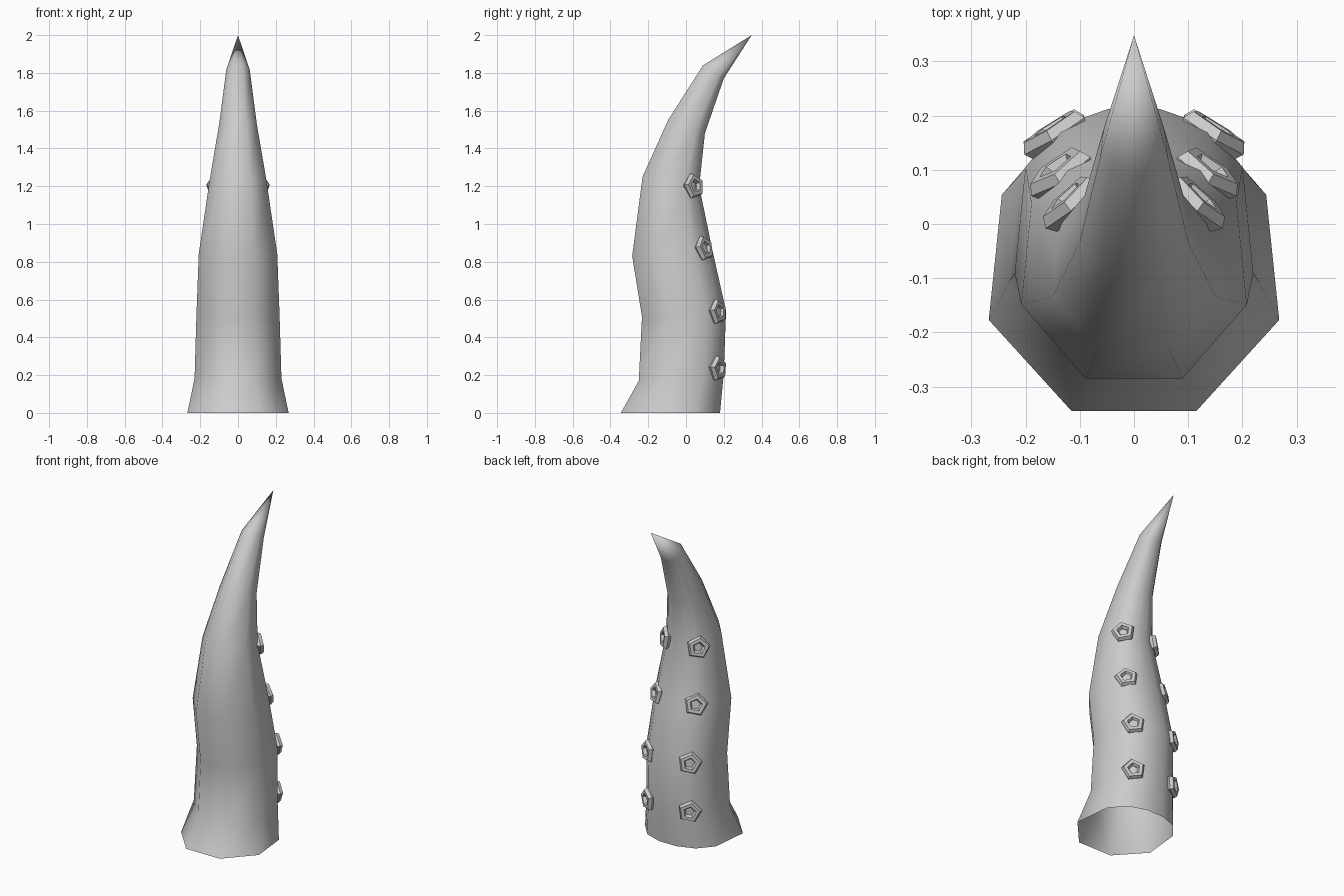
import bpy, bmesh, math
from mathutils import Vector, Matrix

if "Cube" in bpy.data.objects:
    bpy.data.objects.remove(bpy.data.objects["Cube"])

def finish(bm, name, angle):
    bmesh.ops.recalc_face_normals(bm, faces=bm.faces)
    mesh = bpy.data.meshes.new(name)
    bm.to_mesh(mesh)
    bm.free()
    ob = bpy.data.objects.new(name, mesh)
    bpy.context.collection.objects.link(ob)
    bpy.ops.object.select_all(action='DESELECT')
    ob.select_set(True)
    bpy.context.view_layer.objects.active = ob
    bpy.ops.object.shade_smooth_by_angle(angle=math.radians(angle))
    return ob

# Half cross-section: (fraction of half width, fraction from front to back)
half = [(0.43, 0.0), (1.0, 0.32), (0.91, 0.76), (0.62, 0.93), (0.22, 1.0)]
section = half + [(-x, t) for x, t in reversed(half)]

# Rings up the tentacle: front y, front z, back y, back z, half width
rings = [
    (-0.345, 0.0, 0.18, 0.0, 0.268),
    (-0.25, 0.17, 0.20, 0.21, 0.23),
    (-0.233, 0.51, 0.212, 0.54, 0.22),
    (-0.285, 0.83, 0.14, 0.86, 0.208),
    (-0.23, 1.25, 0.07, 1.20, 0.15),
    (-0.095, 1.55, 0.10, 1.48, 0.10),
    (0.09, 1.84, 0.20, 1.77, 0.062),
]

# Tentacle body, open at the bottom, pointed at the top
bm = bmesh.new()
loops = []
for yf, zf, yb, zb, w in rings:
    loops.append([bm.verts.new((x * w, yf + (yb - yf) * t, zf + (zb - zf) * t))
                  for x, t in section])
n = len(section)
for a, b in zip(loops, loops[1:]):
    for i in range(n):
        j = (i + 1) % n
        bm.faces.new((a[i], a[j], b[j], b[i]))
tip = bm.verts.new((0, 0.348, 2.0))
for i in range(n):
    bm.faces.new((loops[-1][i], loops[-1][(i + 1) % n], tip))
finish(bm, "tentacle", 60)

# Suckers: five-sided rings in mirrored pairs along the back
def sucker(name, centre, normal, side, major=0.048, minor=0.022, sides=5, tube=6):
    nrm = Vector(normal).normalized()
    out = Vector((0, 0, 1)).cross(nrm).normalized() * -1
    up = nrm.cross(out) * -1
    if up.z < 0:
        up = -up
    bm = bmesh.new()
    grid = []
    for i in range(sides):
        a = math.tau * i / sides + 0.12
        radial = out * math.cos(a) + up * math.sin(a)
        row = []
        for k in range(tube):
            b = math.tau * k / tube
            p = (Vector(centre) + radial * (major + minor * math.cos(b))
                 + nrm * minor * math.sin(b))
            row.append(bm.verts.new((p.x * side, p.y, p.z)))
        grid.append(row)
    for i in range(sides):
        for k in range(tube):
            a, b = grid[i], grid[(i + 1) % sides]
            m = (k + 1) % tube
            bm.faces.new((a[k], b[k], b[m], a[m]))
    finish(bm, name, 50)

spots = [
    ((0.144, 0.168, 0.235), (0.53, 0.83, 0.0)),
    ((0.144, 0.166, 0.535), (0.53, 0.83, 0.08)),
    ((0.134, 0.094, 0.87), (0.58, 0.80, 0.22)),
    ((0.113, 0.04, 1.20), (0.68, 0.73, 0.14)),
]
for i, (c, nm) in enumerate(spots):
    for side, label in ((1, "right"), (-1, "left")):
        sucker(f"sucker_{label}_{i + 1}", c, nm, side)
